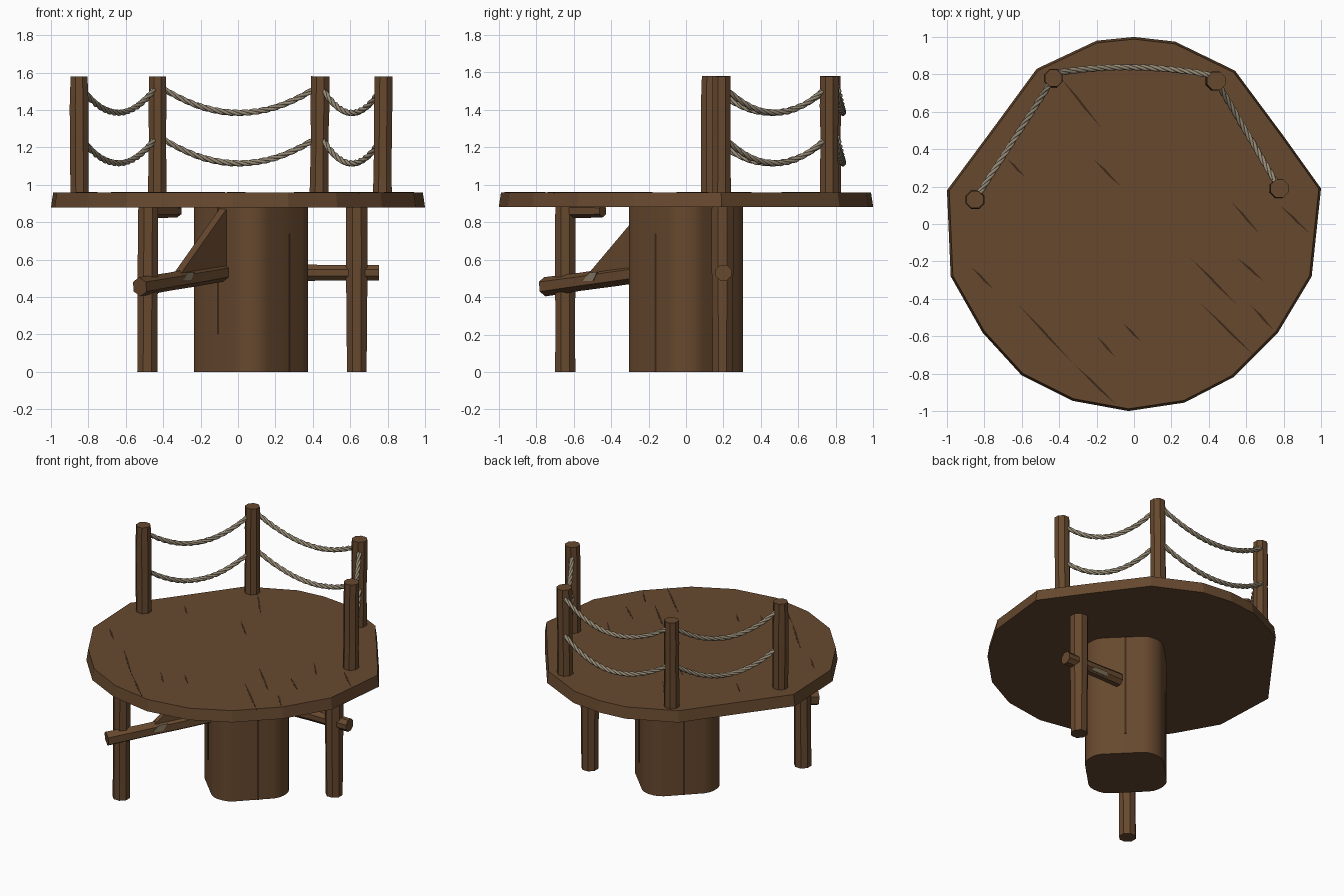
import bpy, bmesh, math, random
from mathutils import Vector

random.seed(4)
cube = bpy.data.objects.get("Cube")
if cube:
    bpy.data.objects.remove(cube, do_unlink=True)


def material(name, rgb):
    m = bpy.data.materials.new(name)
    m.use_nodes = True
    m.diffuse_color = (*rgb, 1)
    bsdf = m.node_tree.nodes["Principled BSDF"]
    bsdf.inputs["Base Color"].default_value = (*rgb, 1)
    bsdf.inputs["Roughness"].default_value = 0.9
    return m


WOOD = material("brown wood", (0.135, 0.066, 0.028))
CRACK = material("dark crack", (0.045, 0.022, 0.01))
PALE = material("pale worn wood", (0.24, 0.19, 0.125))
ROPE = material("tan rope", (0.30, 0.25, 0.175))


def finish(bm, name, mat, angle=None):
    bmesh.ops.recalc_face_normals(bm, faces=bm.faces)
    mesh = bpy.data.meshes.new(name)
    bm.to_mesh(mesh)
    bm.free()
    mesh.materials.append(mat)
    ob = bpy.data.objects.new(name, mesh)
    bpy.context.collection.objects.link(ob)
    if angle:
        bpy.ops.object.select_all(action="DESELECT")
        ob.select_set(True)
        bpy.context.view_layer.objects.active = ob
        bpy.ops.object.shade_smooth_by_angle(angle=math.radians(angle))
    return ob


def loft(bm, rings):
    """Skin a list of point rings and cap both ends."""
    loops = [[bm.verts.new(p) for p in ring] for ring in rings]
    n = len(loops[0])
    for a, b in zip(loops, loops[1:]):
        for i in range(n):
            j = (i + 1) % n
            bm.faces.new((a[i], a[j], b[j], b[i]))
    bm.faces.new(loops[0])
    bm.faces.new(loops[-1])


def prism(name, outline, z0, z1, mat, top=1.0, round_corners=0, angle=None):
    bm = bmesh.new()
    loft(bm, [[(x, y, z0) for x, y in outline],
              [(x * top, y * top, z1) for x, y in outline]])
    if round_corners:
        upright = [e for e in bm.edges
                   if abs(e.verts[0].co.z - e.verts[1].co.z) > 0.01]
        bmesh.ops.bevel(bm, geom=upright, offset=round_corners, segments=2,
                        profile=0.5, affect="EDGES")
    return finish(bm, name, mat, angle)


def log(name, start, end, radius, sides=8, wobble=0.06, rings=4):
    """Rough hewn pole between two points."""
    start, end = Vector(start), Vector(end)
    turn = (end - start).to_track_quat("Z", "Y")
    bm = bmesh.new()
    skins = []
    for k in range(rings):
        mid = start.lerp(end, k / (rings - 1))
        r = radius * random.uniform(1 - wobble, 1 + wobble)
        skins.append([mid + turn @ Vector((
            r * math.cos(math.tau * (i + 0.5) / sides),
            r * math.sin(math.tau * (i + 0.5) / sides), 0))
            for i in range(sides)])
    loft(bm, skins)
    return finish(bm, name, WOOD, 25)


def plate(name, corners, thickness, mat):
    """Flat polygon thickened evenly to both sides."""
    pts = [Vector(c) for c in corners]
    normal = (pts[1] - pts[0]).cross(pts[2] - pts[0]).normalized()
    off = normal * thickness / 2
    bm = bmesh.new()
    loft(bm, [[p - off for p in pts], [p + off for p in pts]])
    return finish(bm, name, mat)


# Deck
DECK = [(0, 1), (0.22, 0.975), (0.54, 0.82), (0.8, 0.47), (1, 0.19),
        (0.95, -0.28), (0.77, -0.58), (0.53, -0.82), (0.27, -0.955),
        (-0.03, -1), (-0.33, -0.945), (-0.6, -0.81), (-0.81, -0.58),
        (-0.98, -0.28), (-1, 0.18), (-0.74, 0.53), (-0.52, 0.83), (-0.2, 0.98)]
prism("deck", DECK, 0.88, 0.96, WOOD, top=0.988)

# Cracks across the deck: start and end of each, tapering to the ends
CRACKS = [(-0.4, 0.79, -0.17, 0.51), (-0.22, 0.35, -0.07, 0.2),
          (-0.68, 0.35, -0.58, 0.25), (0.52, 0.12, 0.67, -0.05),
          (0.3, -0.18, 0.55, -0.43), (0.55, -0.18, 0.7, -0.31),
          (0.35, -0.42, 0.65, -0.71), (-0.87, -0.23, -0.75, -0.35),
          (-0.62, -0.43, -0.33, -0.74), (-0.32, -0.75, -0.09, -0.97),
          (-0.06, -0.53, 0.04, -0.63), (-0.2, -0.6, -0.1, -0.71),
          (0.62, -0.43, 0.75, -0.57), (0.78, 0.1, 0.94, -0.05)]
for i, (ax, ay, bx, by) in enumerate(CRACKS):
    a, b = Vector((ax, ay)), Vector((bx, by))
    side = Vector((a.y - b.y, b.x - a.x)).normalized() * 0.007
    prism(f"deck_crack_{i + 1}",
          [a, a.lerp(b, 0.6) - side, b, a.lerp(b, 0.4) + side],
          0.957, 0.962, CRACK)

# Trunk: a square turned by an eighth, with its corners cut off
CX, REACH, CUT = 0.07, 0.305, 0.06
octagon = []
for k in range(4):
    c, s = round(math.cos(k * math.pi / 2)), round(math.sin(k * math.pi / 2))
    for t in (-CUT, CUT):
        octagon.append((CX + REACH * c - t * s, REACH * s + t * c))
prism("trunk", octagon, 0, 0.885, WOOD, round_corners=0.04, angle=25)

# Vertical splits, one on each broad trunk face
FACE = (REACH + CUT) / math.sqrt(2)
for k, (low, high, slide) in enumerate(
        [(0.15, 0.88, 0.02), (0.0, 0.6, 0.0), (0.2, 0.88, 0.01), (0.0, 0.74, 0.03)]):
    ang = math.radians(45 + 90 * k)
    out = Vector((math.cos(ang), math.sin(ang)))
    tan = Vector((-out.y, out.x))
    mid = Vector((CX, 0)) + out * FACE + tan * slide
    rect = [mid + out * 0.003 * u + tan * 0.007 * v
            for u, v in ((-1, -1), (1, -1), (1, 1), (-1, 1))]
    prism(f"trunk_split_{k + 1}", rect, low, high, CRACK)

# Support legs
log("front_right_leg", (-0.485, -0.645, 0), (-0.48, -0.645, 0.885), 0.06)
log("left_leg", (0.635, 0.195, 0), (0.635, 0.195, 0.885), 0.06)

# Braces to the trunk
log("front_brace", (-0.525, -0.755, 0.455), (-0.06, -0.19, 0.535), 0.05, 6)
log("left_brace", (0.755, 0.2, 0.53), (0.3, 0.2, 0.53), 0.047, 8)
log("front_top_bracket", (-0.48, -0.64, 0.86), (-0.325, -0.445, 0.86), 0.035, 6)
plate("front_gusset", [(-0.35, -0.535, 0.49), (-0.06, -0.19, 0.5),
                       (-0.06, -0.19, 0.9)], 0.05, WOOD)

# Worn patches on the braces
along = Vector((0.465, 0.565, 0)).normalized()
outward = Vector((along.y, -along.x, 0))
base = Vector((-0.335, -0.52, 0.485)) + outward * 0.046
plate("front_worn_patch", [base, base + along * 0.07,
                           base + along * 0.1 + Vector((0, 0, 0.05)),
                           base + along * 0.045 + Vector((0, 0, 0.045))],
      0.009, PALE)
plate("left_worn_patch", [(0.57, 0.232, 0.495), (0.42, 0.232, 0.495),
                          (0.44, 0.247, 0.52), (0.54, 0.247, 0.52)], 0.008, PALE)

# Railing posts, from the right round the back to the left
POSTS = [(-0.85, 0.13), (-0.43, 0.78), (0.44, 0.765), (0.778, 0.19)]
for i, (x, y) in enumerate(POSTS):
    lean = random.uniform(-0.008, 0.008)
    log(f"railing_post_{i + 1}", (x - lean, y, 0.94), (x, y, 1.58), 0.052,
        wobble=0.07, rings=5)


def rope(name, a, b, sag, bow):
    """Three strands twisted around a hanging path."""
    a, b = Vector(a), Vector(b)
    run = b - a
    side = Vector((-run.y, run.x, 0)).normalized()
    curve = bpy.data.curves.new(name, "CURVE")
    curve.dimensions = "3D"
    curve.bevel_depth = 0.0095
    curve.bevel_resolution = 1
    steps = int(run.length * 70)
    turns = run.length * 7
    for strand in range(3):
        sp = curve.splines.new("POLY")
        sp.points.add(steps)
        for k in range(steps + 1):
            t = k / steps
            hang = 4 * t * (1 - t)
            w = math.tau * (turns * t + strand / 3)
            p = (a.lerp(b, t) + side * (bow * hang + 0.0085 * math.cos(w))
                 + Vector((0, 0, -sag * hang + 0.0085 * math.sin(w))))
            sp.points[k].co = (*p, 1)
    curve.materials.append(ROPE)
    ob = bpy.data.objects.new(name, curve)
    bpy.context.collection.objects.link(ob)
    bpy.ops.object.select_all(action="DESELECT")
    ob.select_set(True)
    bpy.context.view_layer.objects.active = ob
    bpy.ops.object.convert(target="MESH")


# Two rows of rope between neighbouring posts
for row, height in (("upper", 1.535), ("lower", 1.265)):
    for i in range(3):
        (ax, ay), (bx, by) = POSTS[i], POSTS[i + 1]
        middle = i == 1
        lift = 0.025 if middle else 0
        rope(f"{row}_rope_{i + 1}", (ax, ay + lift, height),
             (bx, by + lift, height), 0.15, 0.04 if middle else 0.0)
